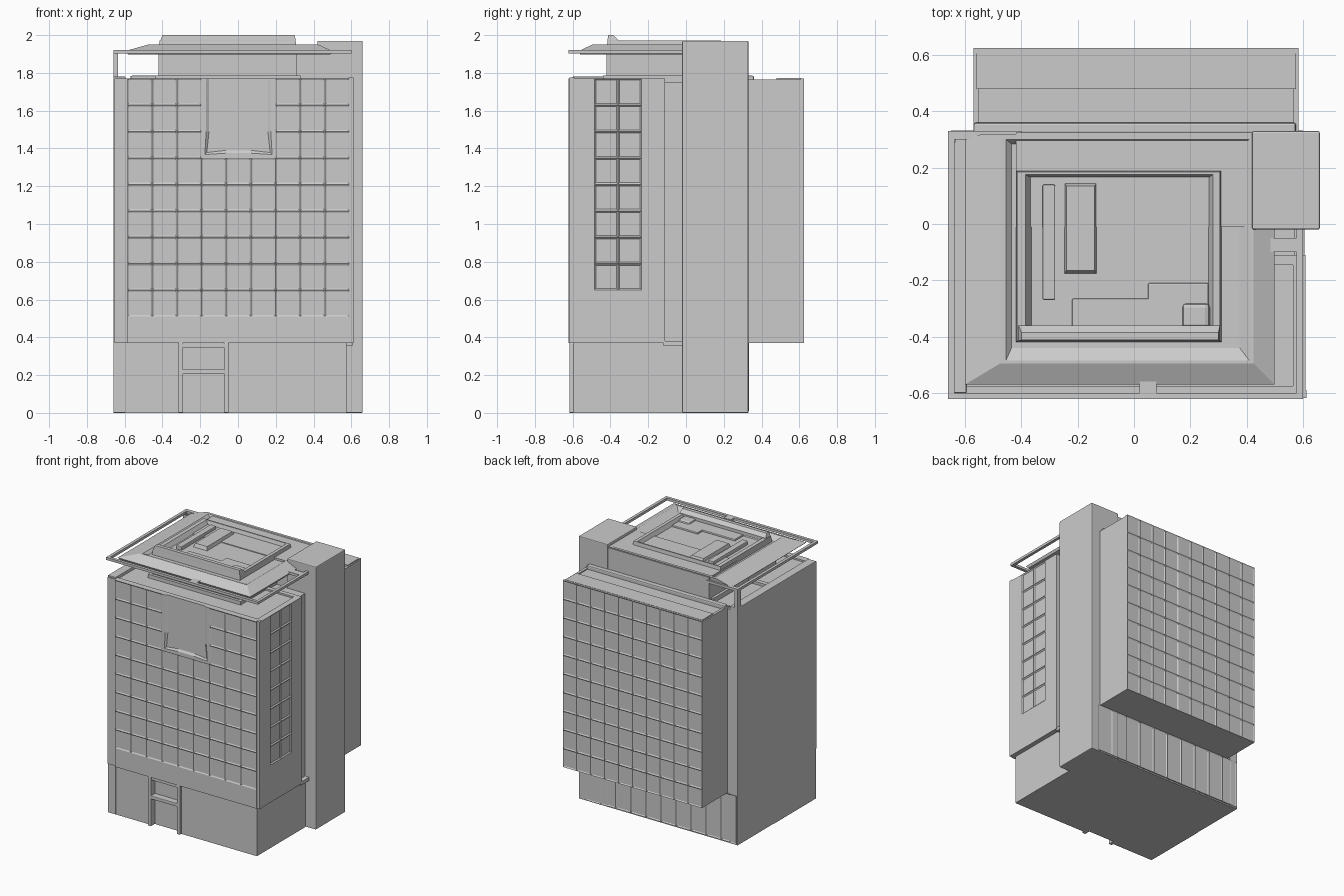
import bpy, bmesh, math
from mathutils import Matrix, Vector

if "Cube" in bpy.data.objects:
    bpy.data.objects.remove(bpy.data.objects["Cube"])


def finish(name, bm):
    bmesh.ops.recalc_face_normals(bm, faces=bm.faces[:])
    me = bpy.data.meshes.new(name)
    bm.to_mesh(me)
    bm.free()
    ob = bpy.data.objects.new(name, me)
    bpy.context.collection.objects.link(ob)
    return ob


def loft(name, loops):
    """Stack of rectangles (x0, x1, y0, y1, z), bridged and capped."""
    bm = bmesh.new()
    rings = [[bm.verts.new(p) for p in ((a, c, z), (b, c, z), (b, d, z), (a, d, z))]
             for a, b, c, d, z in loops]
    for r, s in zip(rings, rings[1:]):
        for i in range(4):
            j = (i + 1) % 4
            bm.faces.new((r[i], r[j], s[j], s[i]))
    bm.faces.new(rings[0][::-1])
    bm.faces.new(rings[-1])
    return finish(name, bm)


def box(name, x0, x1, y0, y1, z0, z1, bevel=0):
    ob = loft(name, [(x0, x1, y0, y1, z0), (x0, x1, y0, y1, z1)])
    if bevel:
        m = ob.modifiers.new("edge", 'BEVEL')
        m.width, m.segments = bevel, 2
    return ob


def tray(name, x0, x1, y0, y1, z0, z1, rim, depth):
    """Box with a shallow sunken top."""
    inner = (x0 + rim, x1 - rim, y0 + rim, y1 - rim)
    outer = (x0, x1, y0, y1)
    return loft(name, [outer + (z0,), outer + (z1,), inner + (z1,), inner + (z1 - depth,)])


def facade(name, loc, turn, w, h, nx, nz, is_window, is_sign=None, depth=0.005):
    """Wall sheet facing -y, turned about z, with shallow window dents."""
    bm = bmesh.new()
    v = [[bm.verts.new((w * i / nx, 0, h * j / nz)) for j in range(nz + 1)]
         for i in range(nx + 1)]
    windows, sign = [], []
    for i in range(nx):
        for j in range(nz):
            f = bm.faces.new((v[i][j], v[i + 1][j], v[i + 1][j + 1], v[i][j + 1]))
            if is_sign and is_sign(i, j):
                sign.append(f)
            elif is_window(i, j):
                windows.append(f)
    bmesh.ops.inset_individual(bm, faces=windows, thickness=min(w / nx, h / nz) * 0.28, depth=0)
    bmesh.ops.inset_individual(bm, faces=windows, thickness=0.012, depth=-depth)
    if sign:
        bmesh.ops.inset_region(bm, faces=sign, thickness=0.025, depth=0)
        bmesh.ops.inset_region(bm, faces=sign, thickness=0.015, depth=-0.01)
    rim = [e for e in bm.edges if e.is_boundary]
    skirt = bmesh.ops.extrude_edge_only(bm, edges=rim)["geom"]
    for s in skirt:
        if isinstance(s, bmesh.types.BMVert):
            s.co.y += 0.02
    bm.transform(Matrix.Translation(Vector(loc)) @ Matrix.Rotation(math.radians(turn), 4, 'Z'))
    return finish(name, bm)


# main masses
box("core", -0.62, 0.57, -0.57, 0.325, 0, 1.75)
box("left_wall", -0.66, -0.595, -0.60, 0.33, 0, 1.78, 0.004)
box("stair_tower", 0.42, 0.66, -0.02, 0.33, 0, 1.97, 0.006)
tray("front_block", -0.655, 0.60, -0.61, -0.11, 0.37, 1.77, 0.035, 0.012)
tray("rear_block", -0.57, 0.585, 0.30, 0.615, 0.37, 1.765, 0.02, 0.008)
box("rear_roof_step", -0.56, 0.575, 0.48, 0.61, 1.74, 1.772)
box("rear_roof_ledge", -0.57, 0.575, 0.32, 0.36, 1.74, 1.785, 0.008)
box("recess_sill", 0.50, 0.605, -0.12, -0.02, 0.355, 0.38)
box("corner_trim", 0.585, 0.612, -0.618, -0.59, 0.37, 1.775)

# facades with window dents
facade("front_facade", (-0.585, -0.622, 0.37), 0, 1.175, 1.40, 9, 10,
       lambda i, j: j > 0, lambda i, j: 3 <= i <= 5 and j >= 7)
facade("right_facade", (0.61, -0.61, 0.37), 90, 0.50, 1.40, 4, 10,
       lambda i, j: i in (1, 2) and 1 < j < 10, depth=0.008)
facade("rear_facade", (0.585, 0.625, 0.37), 180, 1.155, 1.40, 10, 10, lambda i, j: True)
facade("rear_ground_facade", (0.60, 0.333, 0.01), 180, 1.25, 0.36, 10, 1, lambda i, j: True)

# ground floor on both sides of the entrance
box("ground_floor_left", -0.66, -0.31, -0.597, -0.10, 0, 0.37)
box("ground_floor_right", -0.05, 0.575, -0.597, -0.02, 0, 0.37)

# entrance surround
for side, x in (("left", -0.315), ("right", -0.075)):
    box("entrance_post_" + side, x, x + 0.025, -0.618, -0.56, 0, 0.37, 0.004)
box("entrance_canopy", -0.30, -0.07, -0.618, -0.56, 0.205, 0.23, 0.004)
box("entrance_lintel", -0.30, -0.07, -0.61, -0.56, 0.345, 0.37)

# penthouse below the roof plate
box("penthouse", -0.42, 0.31, -0.42, 0.32, 1.74, 1.91)
box("penthouse_rear", -0.42, 0.44, -0.01, 0.325, 1.74, 1.945)
box("penthouse_base", -0.44, 0.33, -0.44, 0.30, 1.74, 1.785)
box("corner_post", -0.66, -0.635, 0.29, 0.33, 1.75, 1.91)

# stepped roof plate with channel and sunken centre
loft("roof_plate", [
    (-0.58, 0.49, -0.56, 0.31, 1.897),
    (-0.60, 0.50, -0.57, 0.315, 1.915),
    (-0.475, 0.425, -0.495, 0.32, 1.95),
    (-0.455, 0.41, -0.485, 0.30, 1.95),
    (-0.435, 0.375, -0.44, 0.285, 1.93),
    (-0.42, 0.31, -0.42, 0.19, 1.93),
    (-0.415, 0.305, -0.415, 0.185, 1.972),
    (-0.385, 0.28, -0.385, 0.175, 1.972),
    (-0.365, 0.265, -0.365, 0.165, 1.94)])
loft("front_parapet", [(-0.41, 0.305, -0.415, -0.36, 1.95),
                       (-0.41, 0.305, -0.415, -0.36, 1.975),
                       (-0.40, 0.30, -0.412, -0.385, 2.0)])

# rooftop units
box("roof_duct", -0.325, -0.28, -0.27, 0.14, 1.93, 1.968, 0.005)
loft("roof_unit", [(-0.25, -0.13, -0.18, 0.15, 1.93), (-0.24, -0.14, -0.165, 0.135, 1.966)])
box("roof_step_long", -0.22, 0.06, -0.37, -0.265, 1.93, 1.952, 0.005)
box("roof_step_short", 0.05, 0.265, -0.37, -0.21, 1.93, 1.952, 0.005)
box("roof_hatch", 0.17, 0.27, -0.375, -0.28, 1.93, 1.965, 0.02)

# thin open frame around the roof plate
z0, z1, t = 1.903, 1.922, 0.022
box("frame_front", -0.66, 0.60, -0.622, -0.622 + t, z0, z1)
box("frame_left", -0.66, -0.66 + t, -0.622, 0.33, z0, z1)
box("frame_right", 0.578, 0.60, -0.622, -0.01, z0, z1)
box("frame_back", -0.66, -0.40, 0.30, 0.33, z0, z1)
box("frame_tie_right", 0.48, 0.59, -0.10, -0.05, z0, z1)
box("frame_tie_front", 0.02, 0.08, -0.61, -0.56, z0, z1)
